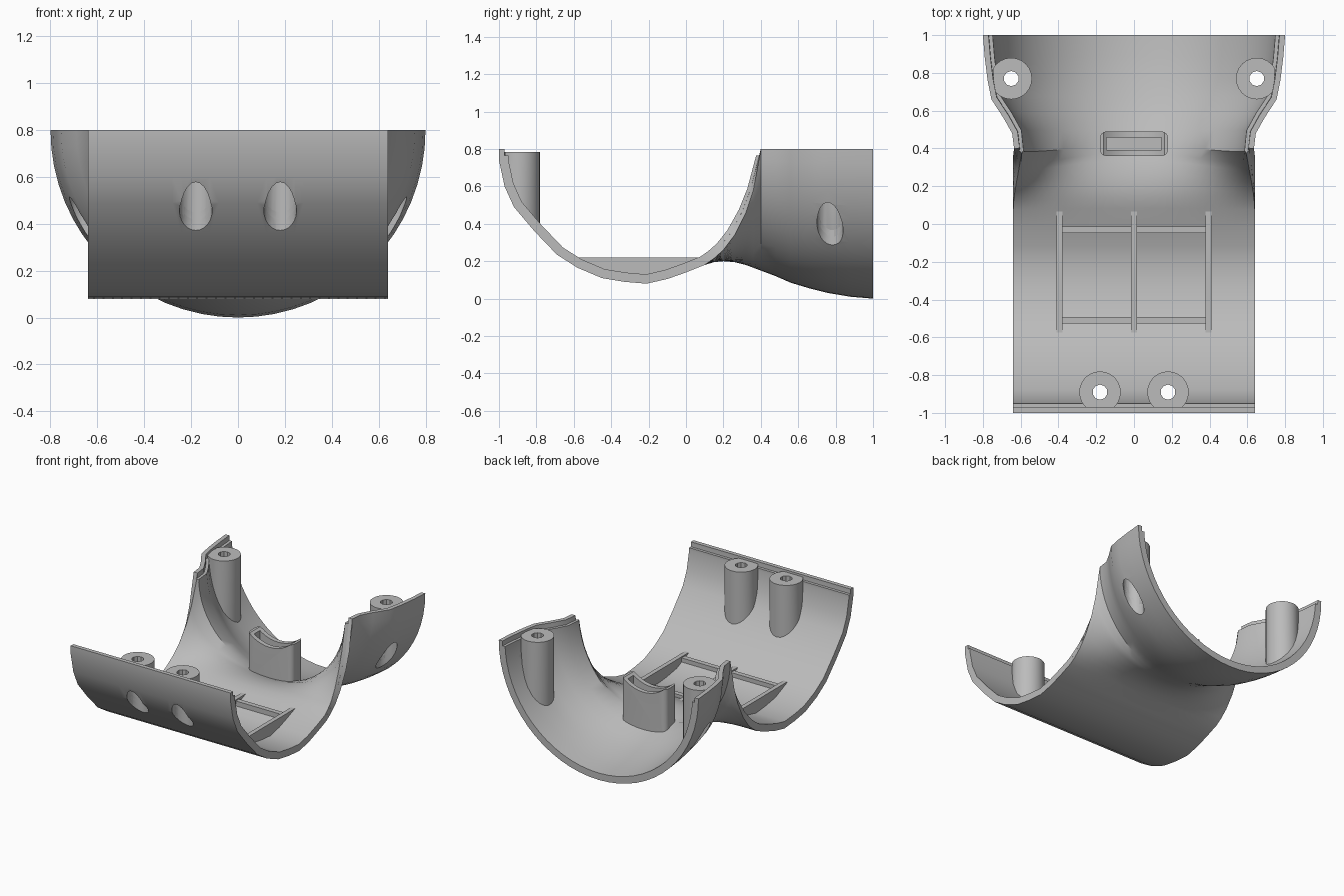
import bpy, bmesh, math
from mathutils import Vector
from mathutils.bvhtree import BVHTree

if "Cube" in bpy.data.objects:
    bpy.data.objects.remove(bpy.data.objects["Cube"])

TOP = 0.8
LEDGE = 0.765
COLUMNS = 32

grey = bpy.data.materials.new("plain_grey")
grey.use_nodes = True
grey.diffuse_color = (0.5, 0.5, 0.5, 1)
grey.node_tree.nodes["Principled BSDF"].inputs["Base Color"].default_value = (0.5, 0.5, 0.5, 1)


def make(name, bm):
    mesh = bpy.data.meshes.new(name)
    bm.to_mesh(mesh)
    bm.free()
    obj = bpy.data.objects.new(name, mesh)
    bpy.context.collection.objects.link(obj)
    mesh.materials.append(grey)
    return obj


def activate(obj):
    bpy.ops.object.select_all(action='DESELECT')
    obj.select_set(True)
    bpy.context.view_layer.objects.active = obj


def apply_modifier(obj, kind, **settings):
    mod = obj.modifiers.new(kind.title(), kind)
    for key, value in settings.items():
        setattr(mod, key, value)
    activate(obj)
    bpy.ops.object.modifier_apply(modifier=mod.name)


def smooth(obj, angle=35):
    activate(obj)
    bpy.ops.object.shade_smooth_by_angle(angle=math.radians(angle))


# Cross trough profile (y, z), running from the front lip to the saddle
trough = [(-1, TOP), (-1, 0.74), (-0.97, 0.6), (-0.92, 0.49), (-0.81, 0.36), (-0.69, 0.235),
          (-0.58, 0.165), (-0.45, 0.11), (-0.33, 0.09), (-0.21, 0.08), (-0.1, 0.105),
          (0, 0.14), (0.1, 0.18)]
rows = [(y, z, z, 0.64, 10) for y, z in trough]
# Flared branch: y, centre height, edge height, half width, arc angle
rows += [(0.15, 0.195, 0.215, 0.64, 25), (0.2, 0.2, 0.26, 0.64, 40), (0.26, 0.195, 0.34, 0.64, 55),
         (0.32, 0.18, 0.46, 0.64, 70), (0.36, 0.165, 0.58, 0.64, 80), (0.4, 0.15, TOP, 0.635, 90),
         (0.48, 0.12, TOP, 0.645, 90), (0.56, 0.085, TOP, 0.69, 90), (0.66, 0.055, TOP, 0.755, 90),
         (0.76, 0.03, TOP, 0.775, 90), (0.88, 0.01, TOP, 0.79, 90), (1, 0, TOP, 0.8, 90)]


def shell_sheet():
    bm = bmesh.new()
    grid = []
    for y, low, high, width, arc in rows:
        arc = math.radians(arc)
        line = []
        for j in range(COLUMNS + 1):
            a = arc * (2 * j / COLUMNS - 1)
            rise = (1 - math.cos(a)) / (1 - math.cos(arc))
            line.append(bm.verts.new((width * math.sin(a) / math.sin(arc), y, low + (high - low) * rise)))
        grid.append(line)
    for r, s in zip(grid, grid[1:]):
        for j in range(COLUMNS):
            bm.faces.new((r[j], s[j], s[j + 1], r[j + 1]))
    bm.normal_update()
    return bm


sheet = shell_sheet()
floor = BVHTree.FromBMesh(sheet)


def thicken(obj, thickness, top):
    apply_modifier(obj, 'SOLIDIFY', thickness=thickness, offset=-1)
    for v in obj.data.vertices:
        v.co.z = min(v.co.z, top)
        v.co.y = max(-1, min(1, v.co.y))


# Outer skin with the raised lip
outer_shell = make("outer_shell", sheet)
thicken(outer_shell, 0.03, TOP)

# Inner skin, stopping lower to leave a stepped rim
bm = shell_sheet()
for v, normal in [(v, v.normal.copy()) for v in bm.verts]:
    v.co -= normal * 0.025
bmesh.ops.bisect_plane(bm, geom=bm.verts[:] + bm.edges[:] + bm.faces[:],
                       plane_co=(0, 0, LEDGE), plane_no=(0, 0, 1), clear_outer=True)
inner_shell = make("inner_shell", bm)
thicken(inner_shell, 0.025, LEDGE)


def standing(name, outline, top):
    """Upright prism whose foot follows the shell."""
    bm = bmesh.new()
    upper, lower = [], []
    for x, y in outline:
        hit = floor.ray_cast(Vector((x, y, 0.79)), Vector((0, 0, -1)))[0]
        upper.append(bm.verts.new((x, y, top)))
        lower.append(bm.verts.new((x, y, min(hit.z + 0.02, top - 0.005) if hit else top - 0.2)))
    n = len(outline)
    bm.faces.new(upper)
    bmesh.ops.triangulate(bm, faces=[bm.faces.new(lower[::-1])])
    for i in range(n):
        k = (i + 1) % n
        bm.faces.new((lower[i], lower[k], upper[k], upper[i]))
    bmesh.ops.recalc_face_normals(bm, faces=bm.faces[:])
    return make(name, bm)


def circle(x, y, r, n=24):
    return [(x + r * math.cos(math.tau * i / n), y + r * math.sin(math.tau * i / n)) for i in range(n)]


def bar(x0, x1, y0, y1, steps=12):
    near = [(x0 + (x1 - x0) * i / steps, y0 + (y1 - y0) * i / steps) for i in range(steps + 1)]
    if x1 - x0 > y1 - y0:
        return [(x, y0) for x, _ in near] + [(x, y1) for x, _ in near[::-1]]
    return [(x1, y) for _, y in near] + [(x0, y) for _, y in near[::-1]]


def cylinder_cutter(x, y, r, low, high, sides):
    bm = bmesh.new()
    bmesh.ops.create_cone(bm, cap_ends=True, segments=sides, radius1=r, radius2=r, depth=high - low)
    bmesh.ops.translate(bm, verts=bm.verts, vec=(x, y, (low + high) / 2))
    return make("cutter", bm)


def cut(targets, cutter):
    for obj in targets:
        apply_modifier(obj, 'BOOLEAN', operation='DIFFERENCE', solver='EXACT', object=cutter)
    bpy.data.objects.remove(cutter)


# Screw bosses with through holes and counterbores opening outside
for side, s in (("left", 1), ("right", -1)):
    for end, x, y in (("front", 0.18 * s, -0.89), ("back", 0.65 * s, 0.77)):
        outline = [(max(-0.745, min(0.745, px)), max(-0.97, py)) for px, py in circle(x, y, 0.11)]
        clean = [p for i, p in enumerate(outline) if (Vector(p) - Vector(outline[i - 1])).length > 1e-4]
        boss = standing(f"{end}_{side}_screw_boss", clean, 0.785)
        cut((outer_shell, inner_shell, boss), cylinder_cutter(x, y, 0.07, 0.1, 0.66, 24))
        cut((boss,), cylinder_cutter(x, y, 0.04, 0.5, 1, 10))
        smooth(boss)

# Floor ribs
for name, x in (("left_rib", 0.395), ("middle_rib", 0), ("right_rib", -0.395)):
    standing(name, bar(x - 0.016, x + 0.016, -0.6, 0.07), 0.22)
for name, y in (("front_cross_rib", -0.51), ("back_cross_rib", -0.03)):
    standing(name, bar(-0.39, 0.39, y - 0.018, y + 0.018), 0.212)

# Slotted bracket with a dipped top
corner = [(sx * 0.145, 0.425 + sy * 0.03) for sx, sy in ((1, 1), (-1, 1), (-1, -1), (1, -1))]
outline = []
for q, (cx, cy) in enumerate(corner):
    for i in range(5):
        a = math.pi / 2 * (q + i / 4)
        outline.append((cx + 0.035 * math.cos(a), cy + 0.035 * math.sin(a)))
bracket = standing("bracket", outline, 0.5)
bm = bmesh.new()
bmesh.ops.create_cube(bm, size=1)
bmesh.ops.scale(bm, verts=bm.verts, vec=(0.29, 0.065, 0.4))
bmesh.ops.translate(bm, verts=bm.verts, vec=(0, 0.425, 0.46))
cut((bracket,), make("cutter", bm))
dip = cylinder_cutter(0, 0, 0.25, -0.2, 0.2, 48)
dip.rotation_euler.x = math.pi / 2
dip.location = (0, 0.425, 0.69)
bpy.context.view_layer.update()
cut((bracket,), dip)
smooth(bracket)

smooth(outer_shell)
smooth(inner_shell)
